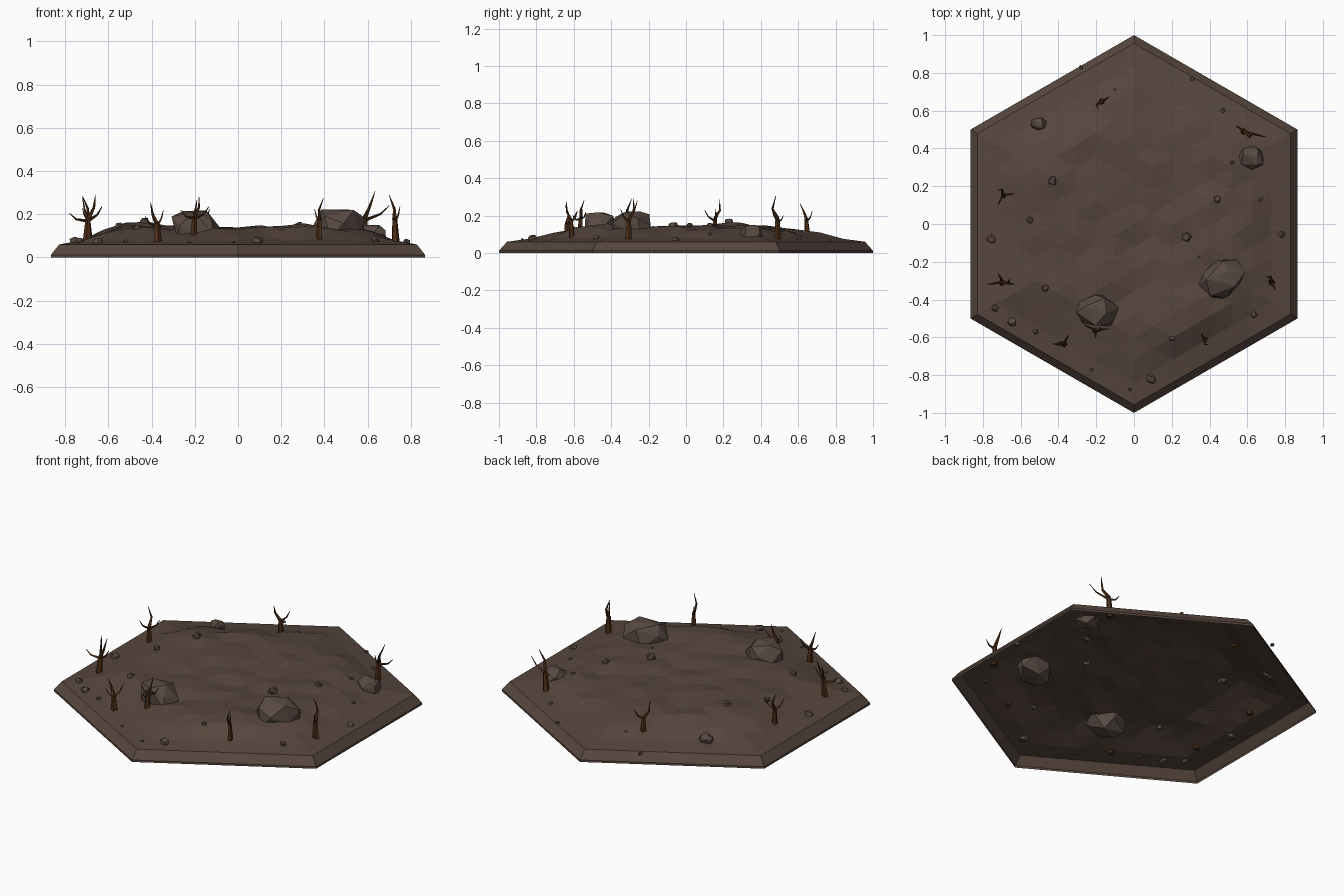
import bpy, bmesh, math, random
from mathutils import Vector

if "Cube" in bpy.data.objects:
    bpy.data.objects.remove(bpy.data.objects["Cube"])

random.seed(11)
R_TOP, RIM_Z, N = 0.957, 0.06, 8


def material(name, rgb):
    m = bpy.data.materials.new(name)
    m.diffuse_color = (*rgb, 1)
    m.use_nodes = True
    m.node_tree.nodes["Principled BSDF"].inputs["Base Color"].default_value = m.diffuse_color
    return m


SOIL = material("soil", (0.095, 0.062, 0.048))
STONE = material("stone", (0.10, 0.07, 0.056))
BARK = material("bark", (0.075, 0.027, 0.008))


def finish(bm, name, mat):
    me = bpy.data.meshes.new(name)
    bm.to_mesh(me)
    bm.free()
    me.materials.append(mat)
    ob = bpy.data.objects.new(name, me)
    bpy.context.collection.objects.link(ob)
    return ob


def height(x, y):
    # gentle dome that falls to the flat hexagonal rim, plus low mounds
    far = max(x * math.cos(k * math.pi / 3) + y * math.sin(k * math.pi / 3) for k in range(6))
    t = max(0, min(1, (R_TOP * math.cos(math.pi / 6) - far) / 0.31))
    s = t * t * (3 - 2 * t)
    h = 0.062
    for bx, by, amp, w in ((-0.45, 0.2, 0.035, 0.2), (0.48, -0.05, 0.022, 0.2), (0.32, -0.52, 0.05, 0.13),
                           (0.1, 0.3, 0.015, 0.2), (-0.3, -0.25, 0.012, 0.2)):
        h += amp * math.exp(-((x - bx) ** 2 + (y - by) ** 2) / (2 * w * w))
    return RIM_Z + s * h


# ground: triangular lattice with a sloped skirt, open underneath
bm = bmesh.new()
e1 = Vector((0, R_TOP / N))
e2 = Vector((math.cos(math.pi / 6), 0.5)) * R_TOP / N
grid = {}
for a in range(-N, N + 1):
    for b in range(-N, N + 1):
        if abs(a + b) <= N:
            p = e1 * a + e2 * b
            ring = max(abs(a), abs(b), abs(a + b))
            z = height(p.x, p.y) + (random.uniform(-0.011, 0.011) if ring < N - 1 else 0)
            grid[a, b] = bm.verts.new((p.x, p.y, z))
for a in range(-N - 1, N + 1):
    for b in range(-N - 1, N + 1):
        for tri in (((a, b), (a, b + 1), (a + 1, b)), ((a + 1, b), (a, b + 1), (a + 1, b + 1))):
            if all(k in grid for k in tri):
                bm.faces.new([grid[k] for k in tri])
for scale, z in ((1 / R_TOP, 0.012), (1, 0)):
    edges = [e for e in bm.edges if e.is_boundary]
    out = bmesh.ops.extrude_edge_only(bm, edges=edges)["geom"]
    for v in out:
        if isinstance(v, bmesh.types.BMVert):
            v.co = (v.co.x * scale, v.co.y * scale, z)
bmesh.ops.recalc_face_normals(bm, faces=bm.faces)
bm.faces.ensure_lookup_table()
if bm.faces[0].normal.z < 0:
    bmesh.ops.reverse_faces(bm, faces=bm.faces)
finish(bm, "ground", SOIL)


def rock(name, x, y, zc, dims, turn, points=18):
    # faceted hull of scattered points fitted to the given size
    bm = bmesh.new()
    for i in range(points):
        w = 1 - 2 * (i + 0.5) / points
        a = i * 2.39996 + random.uniform(-0.35, 0.35)
        r = math.sqrt(1 - w * w) ** 0.7
        p = Vector((r * math.cos(a), r * math.sin(a), w * 1.15)) * random.uniform(0.92, 1.1)
        p.z = max(-0.92, min(0.92, p.z))
        c, s = math.cos(turn), math.sin(turn)
        px, py = p.x * dims[0] / 2, p.y * dims[1] / 2
        bm.verts.new((x + c * px - s * py, y + s * px + c * py, zc + p.z * dims[2] / 2))
    hull = bmesh.ops.convex_hull(bm, input=bm.verts)
    loose = [g for g in hull["geom_interior"] if isinstance(g, bmesh.types.BMVert)]
    bmesh.ops.delete(bm, geom=loose, context="VERTS")
    bmesh.ops.recalc_face_normals(bm, faces=bm.faces)
    finish(bm, name, STONE)


# boulders
rock("boulder_front", -0.195, -0.465, 0.13, (0.23, 0.185, 0.19), 0)
rock("boulder_right", 0.465, -0.29, 0.14, (0.26, 0.19, 0.18), 0.6)
rock("boulder_back_right", 0.62, 0.35, 0.1, (0.14, 0.13, 0.11), 0.3)
rock("boulder_back_left", -0.505, 0.53, 0.095, (0.085, 0.07, 0.06), 0.2)

# pebbles
pebbles = ((-0.43, 0.23, .025), (-0.55, 0.02, .018), (-0.755, -0.08, .025), (-0.735, -0.445, .02),
           (-0.645, -0.52, .025), (-0.52, -0.57, .014), (-0.47, -0.34, .02), (-0.225, -0.77, .01),
           (0.09, -0.82, .027), (-0.02, -0.875, .01), (0.2, -0.605, .018), (0.635, -0.48, .018),
           (0.28, -0.07, .026), (0.345, -0.175, .006), (0.78, -0.055, .02), (0.67, 0.13, .012),
           (0.44, 0.13, .022), (0.52, 0.325, .013), (0.47, 0.6, .014), (0.31, 0.77, .012),
           (-0.1, 0.71, .008), (-0.28, 0.83, .012))
for i, (x, y, r) in enumerate(pebbles):
    rock(f"pebble_{i + 1}", x, y, height(x, y) + 0.2 * r, (2 * r, 2 * r, 1.8 * r), i, 12)


def tube(bm, pts, r0, r1, sides=5):
    # tapered limb along a path
    rings = []
    for i, p in enumerate(pts):
        d = Vector(pts[min(i + 1, len(pts) - 1)]) - Vector(pts[max(i - 1, 0)])
        q = d.to_track_quat("Z", "Y")
        r = r0 + (r1 - r0) * i / (len(pts) - 1)
        rings.append([bm.verts.new(Vector(p) + q @ Vector((r * math.cos(k * math.tau / sides),
                      r * math.sin(k * math.tau / sides), 0))) for k in range(sides)])
    for lo, hi in zip(rings, rings[1:]):
        for k in range(sides):
            j = (k + 1) % sides
            bm.faces.new((lo[k], lo[j], hi[j], hi[k]))
    bm.faces.new(rings[0][::-1])
    bm.faces.new(rings[-1])


def tree(name, x, y, top, r, tips):
    # top: crown tip (dx, dy, z); tips: side branch ends (dx, dy, z)
    z0 = height(x, y) - 0.015
    bm = bmesh.new()
    base, tip = Vector((x, y, z0)), Vector((x + top[0], y + top[1], top[2]))
    knee = base.lerp(tip, 0.5) - Vector((top[0], top[1], 0)) * 0.35
    bend = base.lerp(tip, 0.72) - Vector((top[0], top[1], 0)) * 0.1 + Vector((top[1], -top[0], 0)) * 0.4
    tube(bm, [base, base.lerp(knee, 0.5), knee], r, r * 0.6)
    tube(bm, [knee, bend, tip], r * 0.6, 0.0015)
    for dx, dy, z in tips:
        end = Vector((x + dx, y + dy, z))
        start = base.lerp(knee, 0.9)
        mid = start.lerp(end, 0.65)
        mid.z -= 0.015
        tube(bm, [start, mid, end], r * 0.4, 0.0015, 4)
    finish(bm, name, BARK)


# dead trees
tree("tree_left_front", -0.70, -0.31, (0.04, 0.02, 0.29), 0.02,
     ((-0.08, -0.01, 0.205), (-0.02, 0.05, 0.28), (0.07, -0.01, 0.235)))
tree("tree_left_back", -0.69, 0.15, (-0.03, 0.03, 0.285), 0.017,
     ((0.06, 0.01, 0.235), (-0.03, -0.05, 0.23)))
tree("tree_front_left", -0.37, -0.635, (-0.035, -0.01, 0.255), 0.02,
     ((0.025, 0.05, 0.22), (-0.06, 0.0, 0.19)))
tree("tree_front", -0.205, -0.565, (0.025, 0.02, 0.28), 0.017,
     ((-0.06, 0.03, 0.22), (0.07, 0.01, 0.235), (0.0, -0.04, 0.2)))
tree("tree_front_right", 0.375, -0.61, (0.02, -0.03, 0.275), 0.016, ((-0.02, 0.03, 0.225),))
tree("tree_right", 0.73, -0.31, (-0.03, 0.03, 0.29), 0.02, ((0.02, -0.04, 0.235),))
tree("tree_back_right", 0.58, 0.49, (0.055, -0.01, 0.305), 0.02,
     ((0.12, -0.03, 0.24), (-0.04, 0.03, 0.2)))
tree("tree_back", -0.17, 0.65, (-0.02, -0.04, 0.265), 0.018, ((0.04, 0.025, 0.225),))
